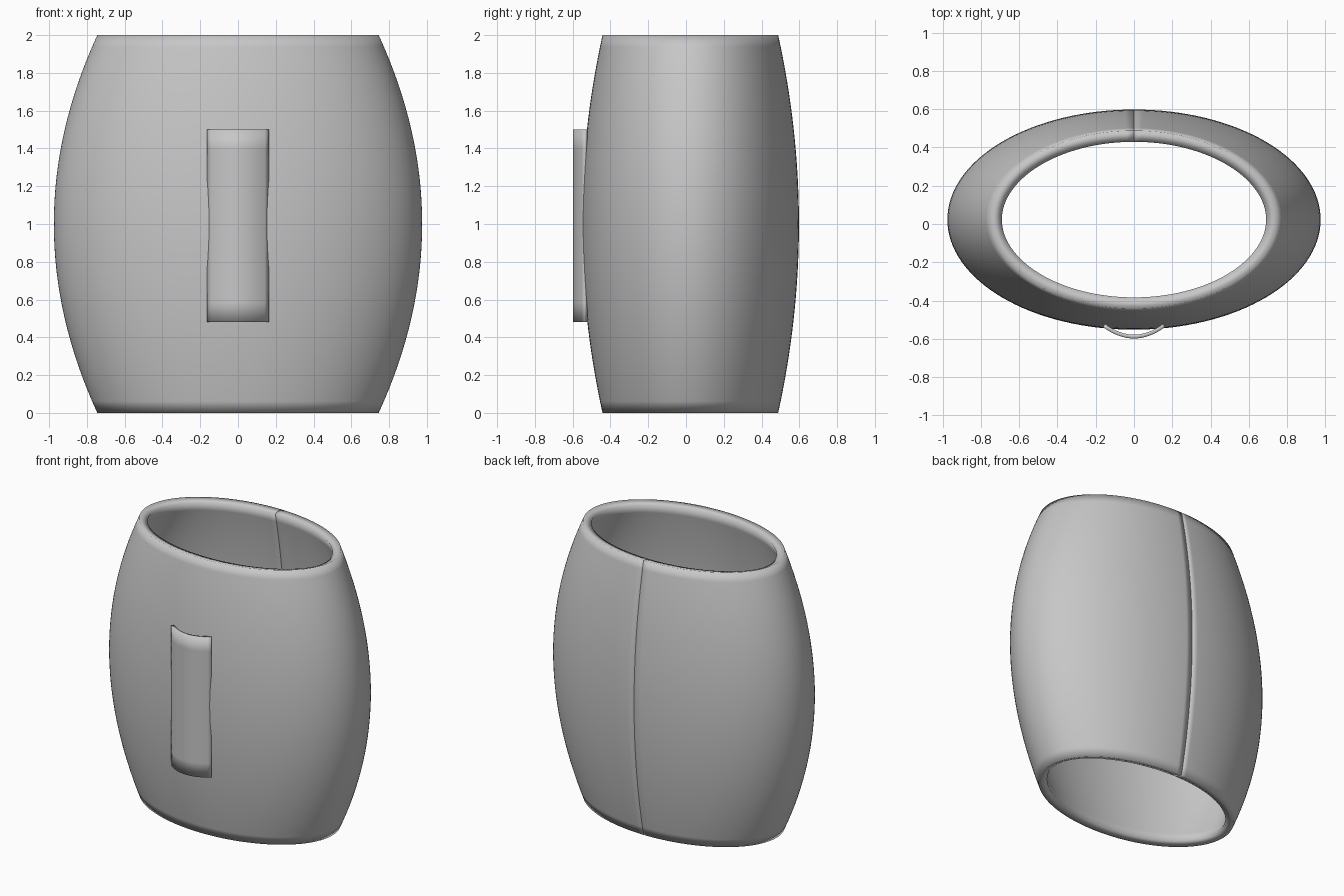
import bpy
import bmesh
import math

if "Cube" in bpy.data.objects:
    bpy.data.objects.remove(bpy.data.objects["Cube"])

grey = bpy.data.materials.new("warm_grey")
grey.diffuse_color = (0.57, 0.57, 0.57, 1)
grey.use_nodes = True
grey.node_tree.nodes["Principled BSDF"].inputs["Base Color"].default_value = grey.diffuse_color


def shell(name, surface, nu, nv, thickness):
    """Open smooth sheet from surface(u, v), thickened inwards."""
    bm = bmesh.new()
    grid = [[bm.verts.new(surface(i / nu, j / nv)) for j in range(nv + 1)]
            for i in range(nu + 1)]
    for i in range(nu):
        for j in range(nv):
            face = bm.faces.new((grid[i][j], grid[i + 1][j],
                                 grid[i + 1][j + 1], grid[i][j + 1]))
            face.smooth = True
    mesh = bpy.data.meshes.new(name)
    bm.to_mesh(mesh)
    bm.free()
    mesh.materials.append(grey)
    obj = bpy.data.objects.new(name, mesh)
    bpy.context.collection.objects.link(obj)
    solid = obj.modifiers.new("thickness", 'SOLIDIFY')
    solid.thickness = thickness
    solid.offset = -1
    return obj


# Bulging oval band, its two ends meeting in a seam at the back
def band_surface(u, v):
    angle = math.pi / 2 + 2 * math.pi * u
    z = 2 * v
    drop = (z - 1) ** 2
    return ((0.975 - 0.23 * drop) * math.cos(angle),
            0.023 + (0.575 - 0.11 * drop) * math.sin(angle), z)


# Curved upright loop on the front
def loop_surface(u, v):
    x = 0.163 * (2 * u - 1)
    return (x, -0.598 + 0.06 * (x / 0.163) ** 2, 0.48 + 1.02 * v)


shell("oval_band", band_surface, 128, 32, 0.06)
shell("front_loop", loop_surface, 16, 10, 0.02)
